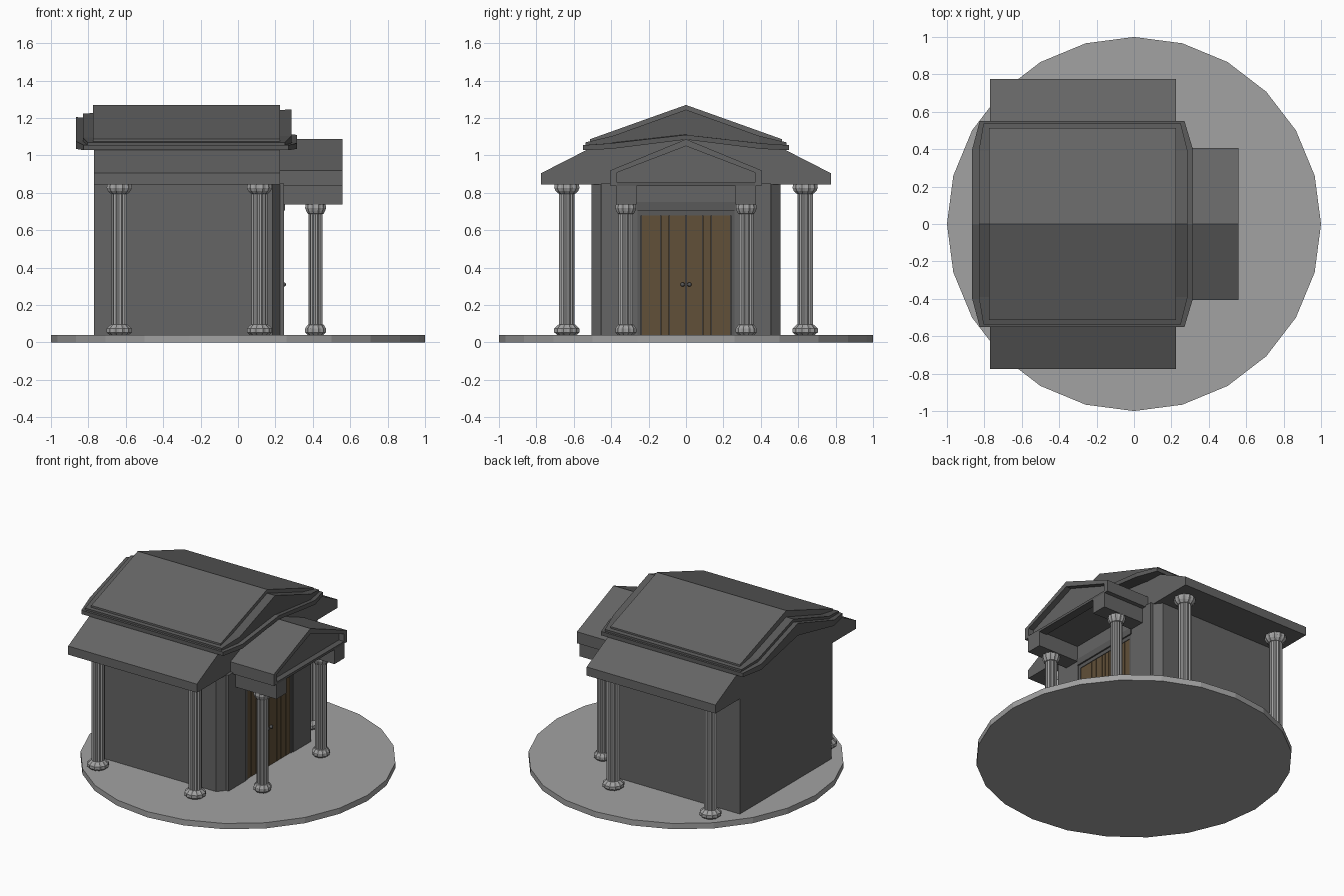
import bpy, bmesh
from math import pi, cos, sin

if "Cube" in bpy.data.objects:
    bpy.data.objects.remove(bpy.data.objects["Cube"])


def material(name, r, g, b):
    m = bpy.data.materials.new(name)
    m.diffuse_color = (r, g, b, 1)
    m.use_nodes = True
    m.node_tree.nodes["Principled BSDF"].inputs["Base Color"].default_value = m.diffuse_color
    return m


STONE = material("dark_stone", 0.13, 0.13, 0.13)
ROOF = material("roof_stone", 0.10, 0.10, 0.10)
PALE = material("pale_stone", 0.36, 0.36, 0.36)
WOOD = material("wood", 0.12, 0.08, 0.04)


def loft(name, rings, mat):
    """Closed solid through a list of equal-length rings."""
    bm = bmesh.new()
    vs = [[bm.verts.new(p) for p in ring] for ring in rings]
    n = len(rings[0])
    for a, b in zip(vs, vs[1:]):
        for i in range(n):
            j = (i + 1) % n
            bm.faces.new((a[i], a[j], b[j], b[i]))
    bm.faces.new(vs[0])
    bm.faces.new(vs[-1])
    bmesh.ops.recalc_face_normals(bm, faces=bm.faces)
    me = bpy.data.meshes.new(name)
    bm.to_mesh(me)
    bm.free()
    me.materials.append(mat)
    ob = bpy.data.objects.new(name, me)
    bpy.context.collection.objects.link(ob)
    return ob


def box(name, x0, x1, y0, y1, z0, z1, mat):
    ring = [(x0, y0), (x1, y0), (x1, y1), (x0, y1)]
    return loft(name, [[(x, y, z) for x, y in ring] for z in (z0, z1)], mat)


def plan(name, half, z0, z1, mat):
    """Vertical prism from the +y half of a plan outline."""
    pts = half + [(x, -y) for x, y in reversed(half)]
    return loft(name, [[(x, y, z) for x, y in pts] for z in (z0, z1)], mat)


def gable(name, profile, x0, x1, mat):
    """Prism along x from a (y, z) profile."""
    return loft(name, [[(x, y, z) for y, z in profile] for x in (x0, x1)], mat)


def roof_layer(name, stations, mat):
    """Stations from ridge to eave: y, back x, front x, bottom back/front, top back/front."""
    def ring(s, side):
        y, xb, xf, bb, bf, tb, tf = s
        return [(xb, side * y, bb), (xf, side * y, bf), (xf, side * y, tf), (xb, side * y, tb)]
    rings = [ring(s, -1) for s in reversed(stations[1:])] + [ring(s, 1) for s in stations]
    return loft(name, rings, mat)


def column(name, x, y, z0, z1, shaft, wide):
    """Fluted column with a scalloped base and capital."""
    prof = [(wide * .75, 0), (wide, .014), (wide, .034), (shaft * 1.15, .054)]
    levels = [(r, z0 + h, .91) for r, h in prof] + [(shaft, z0 + .056, .86), (shaft, z1 - .052, .86)]
    levels += [(shaft * 1.15, z1 - .05, .91), (wide * .9, z1 - .036, .91),
               (wide, z1 - .02, .91), (wide * .95, z1, .91)]
    n = 24
    rings = [[(x + r * (1 if i % 2 else f) * cos(2 * pi * i / n),
               y + r * (1 if i % 2 else f) * sin(2 * pi * i / n), z) for i in range(n)]
             for r, z, f in levels]
    loft(name, rings, PALE)


# round ground slab
loft("base_disc", [[(cos(2 * pi * i / 24), sin(2 * pi * i / 24), z) for i in range(24)]
                   for z in (0, .04)], PALE)

# main walls with cut front corners
plan("walls", [(-.77, .505), (.185, .505), (.225, .455)], .04, .86, STONE)
for s in (-1, 1):
    y0, y1 = sorted((s * .26, s * .455))
    box("front_wall_panel", .2, .245, y0, y1, .04, .85, STONE)
box("front_wall_top", .2, .245, -.26, .26, .75, .85, STONE)

# side canopies and gable block in one profile
gable("canopy_block", [(-.775, .845), (.775, .845), (.775, .905), (.53, 1.03),
                       (0, 1.13), (-.53, 1.03), (-.775, .905)], -.77, .225, STONE)

# stepped main roof
roof_layer("roof_lower_moulding", [
    (0, -.865, .315, 1.12, 1.085, 1.205, 1.11),
    (.40, -.865, .315, 1.035, 1.035, 1.075, 1.065),
    (.55, -.825, .27, 1.028, 1.028, 1.055, 1.055)], ROOF)
roof_layer("roof_middle_moulding", [
    (0, -.83, .287, 1.11, 1.10, 1.225, 1.245),
    (.39, -.83, .287, 1.05, 1.05, 1.095, 1.105),
    (.537, -.805, .25, 1.04, 1.04, 1.07, 1.07)], ROOF)
roof_layer("roof_top", [
    (0, -.775, .225, 1.10, 1.10, 1.27, 1.27),
    (.513, -.775, .225, 1.05, 1.05, 1.087, 1.087)], STONE)

# porch roof, recessed pediment and beams
gable("porch_roof", [(-.405, .84), (-.37, .84), (-.37, .908), (0, 1.05), (.37, .908),
                     (.37, .84), (.405, .84), (.405, .92), (0, 1.087), (-.405, .92)],
      .2, .56, STONE)
gable("pediment", [(-.38, .845), (.38, .845), (.38, .91), (0, 1.06), (-.38, .91)],
      .2, .52, STONE)
box("pediment_ledge", .5, .56, -.37, .37, .838, .855, ROOF)
for s in (-1, 1):
    y0, y1 = sorted((s * .265, s * .375))
    box("porch_beam", .225, .56, y0, y1, .737, .85, STONE)

# door frame, plank leaves and knobs
box("door_lintel", .2, .25, -.265, .265, .705, .75, ROOF)
box("door_lintel_step", .2, .24, -.26, .26, .68, .705, ROOF)
for s in (-1, 1):
    y0, y1 = sorted((s * .24, s * .265))
    box("door_jamb", .2, .24, y0, y1, .04, .705, ROOF)
    edges = [.002, .032, .09, .135, .19, .24]
    for a, b in zip(edges, edges[1:]):
        y0, y1 = sorted((s * (a + .001), s * (b - .001)))
        box("door_plank", .2, .236, y0, y1, .04, .685, WOOD)
    bpy.ops.mesh.primitive_uv_sphere_add(segments=10, ring_count=6, radius=.012,
                                         location=(.245, s * .018, .31))
    bpy.context.object.name = "door_knob"
    bpy.context.object.data.materials.append(ROOF)

# columns
for s in (-1, 1):
    for x in (-.635, .115):
        column("side_column", x, s * .637, .04, .847, .043, .07)
    column("porch_column", .415, s * .322, .04, .739, .039, .058)
